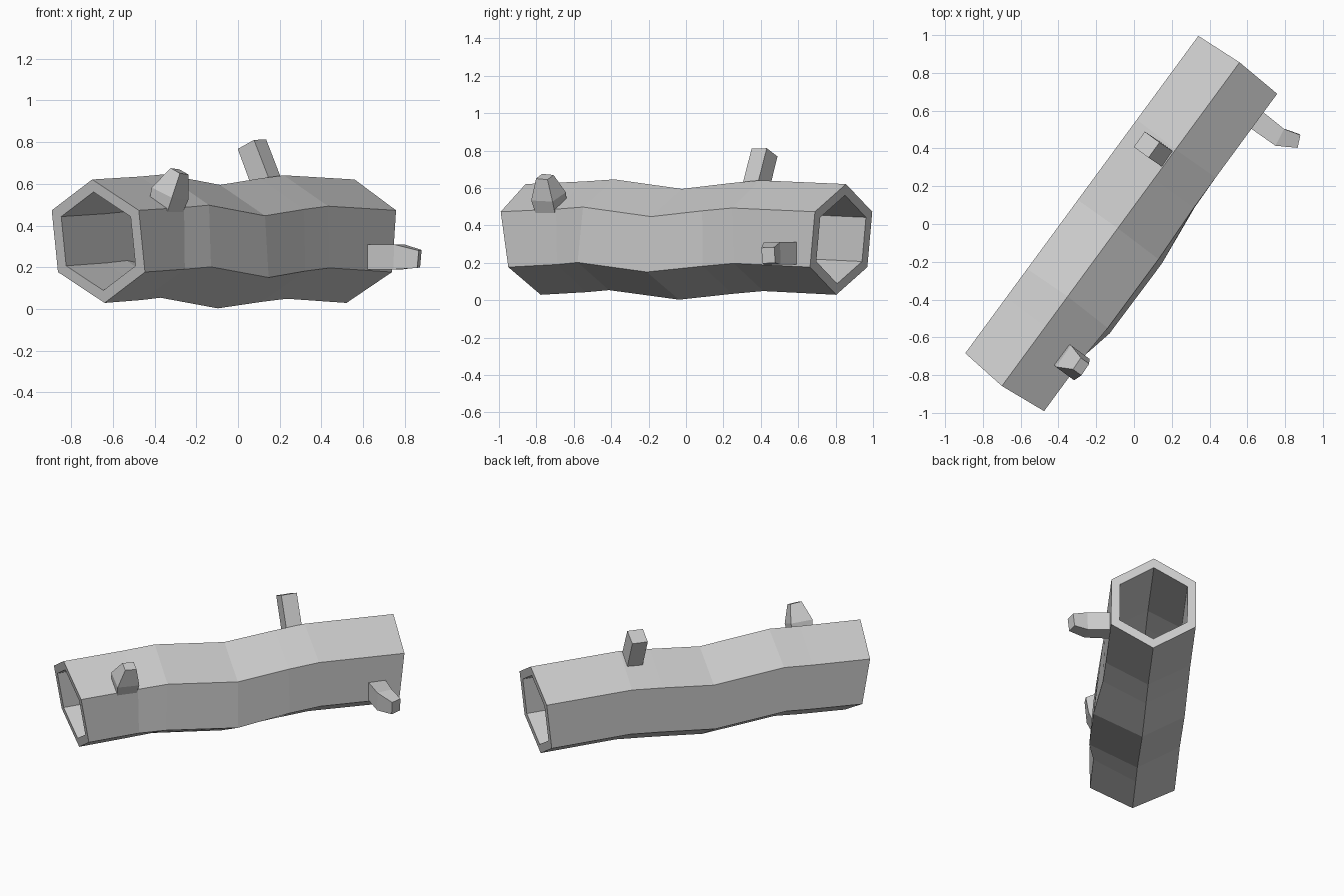
import bpy, bmesh, math
from mathutils import Vector

if "Cube" in bpy.data.objects:
    bpy.data.objects.remove(bpy.data.objects["Cube"])

AXIS = Vector((0.592, 0.806, 0))      # direction the log lies in
SIDE = Vector((0.806, -0.592, 0))     # across the log, to its right


def make_object(name, bm):
    bmesh.ops.recalc_face_normals(bm, faces=bm.faces[:])
    mesh = bpy.data.meshes.new(name)
    bm.to_mesh(mesh)
    bm.free()
    ob = bpy.data.objects.new(name, mesh)
    bpy.context.collection.objects.link(ob)
    return ob


def bridge(bm, a, b):
    n = len(a)
    for i in range(n):
        bm.faces.new((a[i], a[(i + 1) % n], b[(i + 1) % n], b[i]))


# Hollow hexagonal log: distance along, centre height, end tilt, right-hand bulge
sections = [(-1.055, 0.325, -0.17, 0), (-0.71, 0.339, -0.02, 0),
            (-0.535, 0.350, 0.06, 0.036), (-0.078, 0.299, 0.03, 0.04),
            (0.26, 0.330, -0.02, 0.004), (0.46, 0.345, -0.04, 0),
            (0.988, 0.325, 0.11, 0)]


def log_ring(bm, section, radius):
    along, height, tilt, bulge = section
    ring = []
    for k in range(6):
        a = math.radians(90 + 60 * k)
        across, up = radius * math.cos(a) * 1.01, radius * math.sin(a)
        if k == 4:
            across += bulge
        elif k == 5:
            across += bulge * 0.3
        p = AXIS * (along + tilt * up) + SIDE * (across - 0.056)
        ring.append(bm.verts.new(p + Vector((0, 0, height + up))))
    return ring


bm = bmesh.new()
outer = [log_ring(bm, s, 0.296) for s in sections]
inner = [log_ring(bm, s, 0.236) for s in sections]
for shell in (outer, inner):
    for a, b in zip(shell, shell[1:]):
        bridge(bm, a, b)
for end in (0, -1):
    bridge(bm, outer[end], inner[end])
make_object("hollow_log", bm)


# Broken branch stubs: four-sided sweeps, each ring = centre, half width, half height
def branch(name, rings, reference):
    bm = bmesh.new()
    centres = [Vector(r[0]) for r in rings]
    loops = []
    for i, (c, (_, w, h)) in enumerate(zip(centres, rings)):
        t = (centres[min(i + 1, len(rings) - 1)] - centres[max(i - 1, 0)]).normalized()
        u = (reference - t * reference.dot(t)).normalized()
        v = t.cross(u)
        loops.append([bm.verts.new(c + u * w * sx + v * h * sy)
                      for sx, sy in ((-1, -1), (1, -1), (1, 1), (-1, 1))])
    for a, b in zip(loops, loops[1:]):
        bridge(bm, a, b)
    bm.faces.new(loops[0])
    bm.faces.new(loops[-1])
    make_object(name, bm)


branch("top_branch", [((0.15, 0.365, 0.57), 0.05, 0.055),
                      ((0.067, 0.42, 0.79), 0.05, 0.053)], AXIS)
branch("front_branch", [((-0.36, -0.71, 0.44), 0.06, 0.055),
                        ((-0.325, -0.735, 0.555), 0.07, 0.065),
                        ((-0.28, -0.755, 0.66), 0.037, 0.03)], AXIS)
branch("side_branch", [((0.63, 0.565, 0.25), 0.055, 0.06),
                       ((0.77, 0.46, 0.25), 0.05, 0.06),
                       ((0.87, 0.44, 0.24), 0.035, 0.042)], AXIS)
